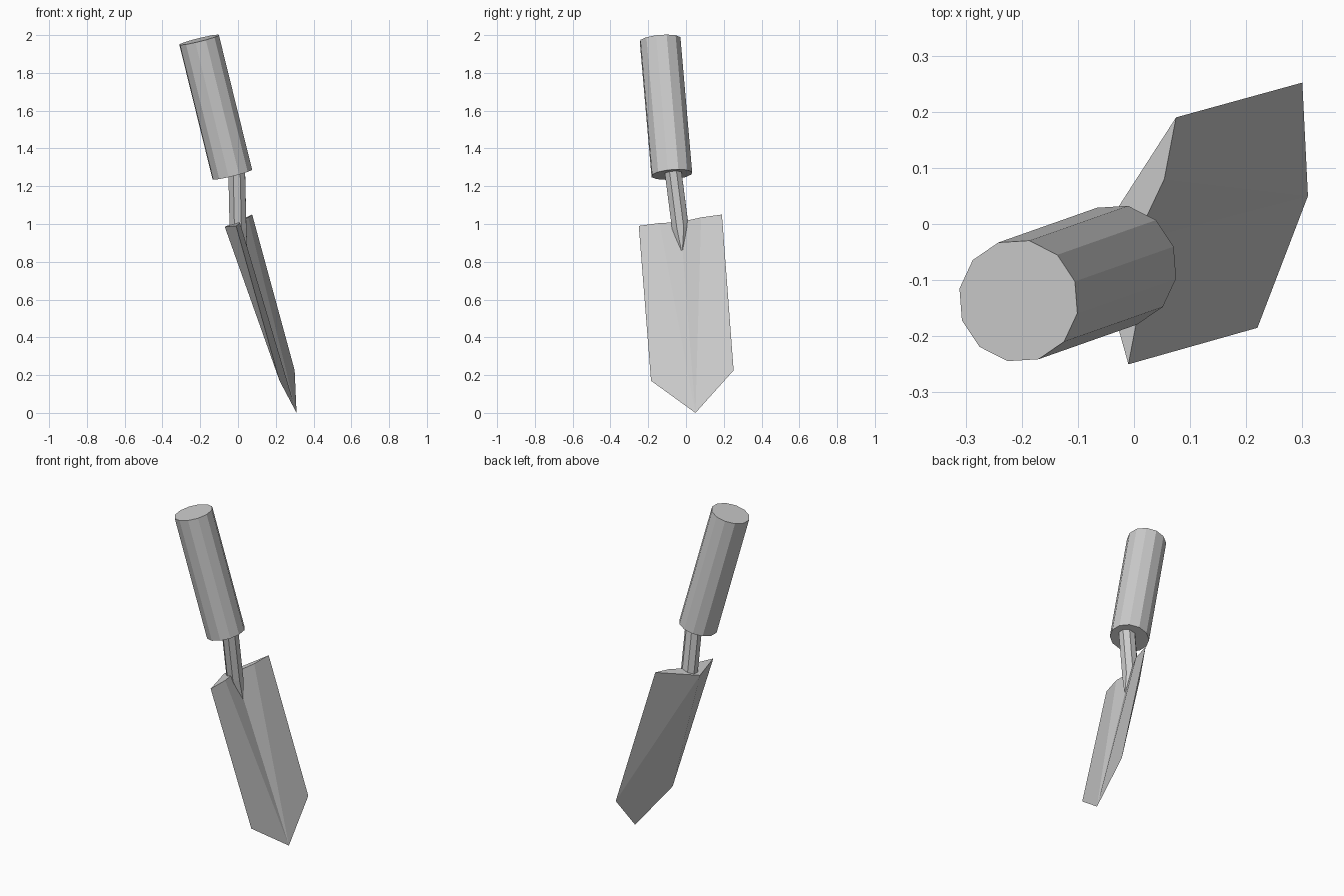
import bpy
import bmesh
from math import cos, sin, radians, tau
from mathutils import Vector

cube = bpy.data.objects.get("Cube")
if cube:
    bpy.data.objects.remove(cube, do_unlink=True)

# One plain grey for the whole tool
GREY = (0.6, 0.6, 0.6, 1.0)
grey = bpy.data.materials.new("plain_grey")
grey.use_nodes = True
grey.diffuse_color = GREY
grey.node_tree.nodes["Principled BSDF"].inputs["Base Color"].default_value = GREY


def finish(name, bm):
    """Turn a bmesh into a flat shaded object with outward normals."""
    bmesh.ops.recalc_face_normals(bm, faces=bm.faces[:])
    mesh = bpy.data.meshes.new(name)
    bm.to_mesh(mesh)
    bm.free()
    mesh.materials.append(grey)
    obj = bpy.data.objects.new(name, mesh)
    bpy.context.collection.objects.link(obj)
    return obj


def rod(name, start, end, radius, sides, first_angle, point=None):
    """Faceted rod between two points; the start can taper to a point."""
    start, end = Vector(start), Vector(end)
    turn = Vector((0, 0, 1)).rotation_difference(end - start)
    bm = bmesh.new()

    def ring(centre):
        angles = [first_angle + tau * i / sides for i in range(sides)]
        return [bm.verts.new(centre + turn @ Vector((cos(a), sin(a), 0)) * radius)
                for a in angles]

    low, high = ring(start), ring(end)
    tip = bm.verts.new(point) if point else None
    for i in range(sides):
        j = (i + 1) % sides
        bm.faces.new((low[i], low[j], high[j], high[i]))
        if tip:
            bm.faces.new((low[j], low[i], tip))
    bm.faces.new(high)
    if not tip:
        bm.faces.new(low[::-1])
    return finish(name, bm)


# Grip and the shank that runs into the groove of the blade
rod("handle_grip", (-0.03, -0.075, 1.262), (-0.206, -0.137, 1.975),
    0.11, 12, radians(19))
rod("shank", (0.0, -0.03, 0.98), (-0.007, -0.07, 1.29),
    0.048, 8, radians(22), point=(0.05, -0.02, 0.84))

# Blade: flat grooved front, wedge back that is thick only at the top
corners = {
    "right_shoulder": (-0.01, -0.25, 0.99),
    "left_shoulder": (0.075, 0.19, 1.05),
    "left_hip": (0.30, 0.252, 0.225),
    "right_hip": (0.22, -0.185, 0.17),
    "tip": (0.31, 0.05, 0.0),
    "groove_right": (0.011, -0.14, 1.005),
    "groove_left": (0.054, 0.08, 1.035),
    "groove_bottom": (0.002, -0.03, 1.01),
    "spine": (-0.07, -0.035, 0.985),
}
panels = [
    # front
    "right_shoulder groove_right tip right_hip",
    "groove_right groove_bottom tip",
    "groove_bottom groove_left tip",
    "groove_left left_shoulder left_hip tip",
    # back
    "spine left_shoulder left_hip",
    "spine left_hip tip",
    "spine tip right_hip",
    "spine right_hip right_shoulder",
    # top end
    "spine right_shoulder groove_right",
    "spine groove_right groove_bottom",
    "spine groove_bottom groove_left",
    "spine groove_left left_shoulder",
]
bm = bmesh.new()
verts = {key: bm.verts.new(co) for key, co in corners.items()}
for panel in panels:
    bm.faces.new([verts[key] for key in panel.split()])
finish("blade", bm)
